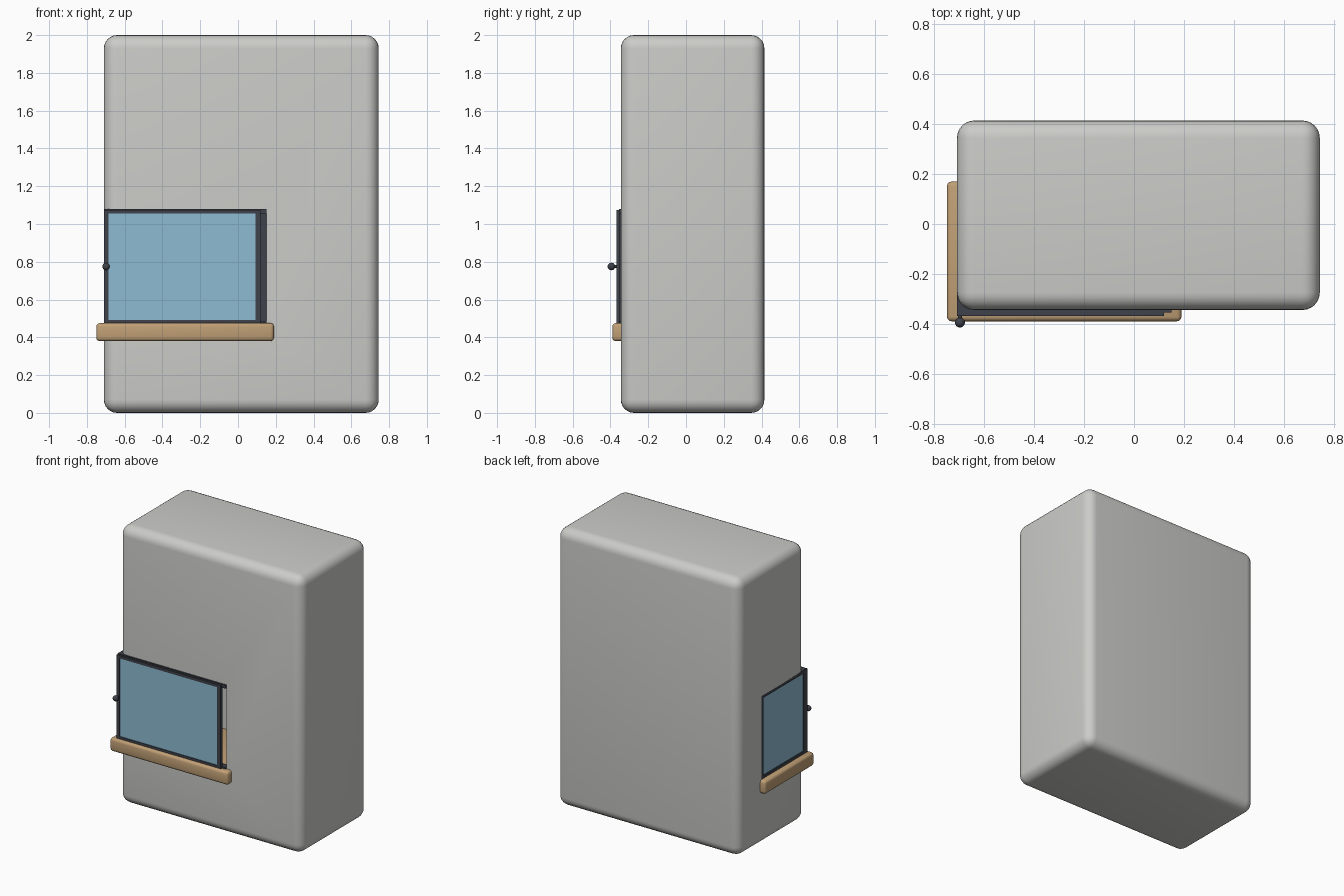
import bpy
import math

if "Cube" in bpy.data.objects:
    bpy.data.objects.remove(bpy.data.objects["Cube"])


def material(name, rgb):
    m = bpy.data.materials.new(name)
    m.diffuse_color = (*rgb, 1)
    m.use_nodes = True
    m.node_tree.nodes["Principled BSDF"].inputs["Base Color"].default_value = m.diffuse_color
    return m


WALL = material("warm grey wall", (0.60, 0.60, 0.58))
WOOD = material("tan wood", (0.53, 0.35, 0.18))
FRAME = material("dark frame", (0.05, 0.055, 0.07))
GLASS = material("blue glass", (0.27, 0.50, 0.65))


def box(name, x, y, z, mat, bevel=0, segments=3):
    """Box from (min, max) ranges, with optional rounded edges."""
    bpy.ops.mesh.primitive_cube_add(size=1)
    o = bpy.context.object
    o.name = name
    for v in o.data.vertices:
        v.co = [r[0] if c < 0 else r[1] for c, r in zip(v.co, (x, y, z))]
    o.data.materials.append(mat)
    if bevel:
        b = o.modifiers.new("bevel", 'BEVEL')
        b.width, b.segments = bevel, segments
        bpy.ops.object.modifier_apply(modifier="bevel")
        bpy.ops.object.shade_smooth_by_angle(angle=math.radians(35))
    return o


# Wall block with the corner window opening cut out
wall = box("wall_block", (-0.71, 0.745), (-0.345, 0.415), (0, 2), WALL, 0.07, 6)
cutter = box("opening_cutter", (-1, 0.15), (-1, 0.155), (0.42, 1.075), WALL)
cutter.hide_render = True
bpy.context.view_layer.objects.active = wall
cut = wall.modifiers.new("opening", 'BOOLEAN')
cut.object, cut.operation, cut.solver = cutter, 'DIFFERENCE', 'EXACT'
bpy.ops.object.modifier_apply(modifier="opening")
bpy.data.objects.remove(cutter)
bpy.ops.object.select_all(action='DESELECT')
wall.select_set(True)
bpy.ops.object.shade_smooth_by_angle(angle=math.radians(35))

# Wooden sill wrapping the corner
box("window_sill", (-0.75, 0.19), (-0.39, 0.17), (0.38, 0.475), WOOD, 0.018)

# Fixed frame lining the opening
box("front_head", (-0.71, 0.15), (-0.355, -0.31), (1.055, 1.08), FRAME)
box("side_head", (-0.71, -0.67), (-0.345, 0.155), (1.055, 1.08), FRAME)
box("front_track", (-0.71, 0.15), (-0.355, -0.31), (0.47, 0.487), FRAME)
box("side_track", (-0.71, -0.67), (-0.345, 0.155), (0.47, 0.495), FRAME)
box("right_jamb", (0.115, 0.15), (-0.25, -0.21), (0.47, 1.06), FRAME)
box("back_jamb", (-0.71, -0.67), (0.135, 0.155), (0.47, 1.06), FRAME)
box("corner_post", (-0.71, -0.685), (-0.35, -0.325), (0.47, 1.06), FRAME)

# Side window pane
box("side_glass", (-0.703, -0.693), (-0.33, 0.14), (0.49, 1.06), GLASS)

# Sliding front sash
SY = (-0.368, -0.350)
box("sash_left_stile", (-0.71, -0.685), SY, (0.475, 1.075), FRAME)
box("sash_right_stile", (0.092, 0.12), SY, (0.475, 1.075), FRAME)
box("sash_top_rail", (-0.69, 0.10), SY, (1.055, 1.075), FRAME)
box("sash_bottom_rail", (-0.69, 0.10), SY, (0.475, 0.492), FRAME)
box("sash_glass", (-0.69, 0.10), (-0.363, -0.354), (0.485, 1.06), GLASS)

# Handle: short stem and round knob
bpy.ops.mesh.primitive_cylinder_add(vertices=16, radius=0.008, depth=0.035,
                                    location=(-0.698, -0.378, 0.775),
                                    rotation=(math.pi / 2, 0, 0))
bpy.context.object.name = "knob_stem"
bpy.context.object.data.materials.append(FRAME)
bpy.ops.object.shade_smooth_by_angle()
bpy.ops.mesh.primitive_uv_sphere_add(segments=20, ring_count=12, radius=0.02,
                                     location=(-0.698, -0.395, 0.775))
bpy.context.object.name = "knob"
bpy.context.object.data.materials.append(FRAME)
bpy.ops.object.shade_smooth()
